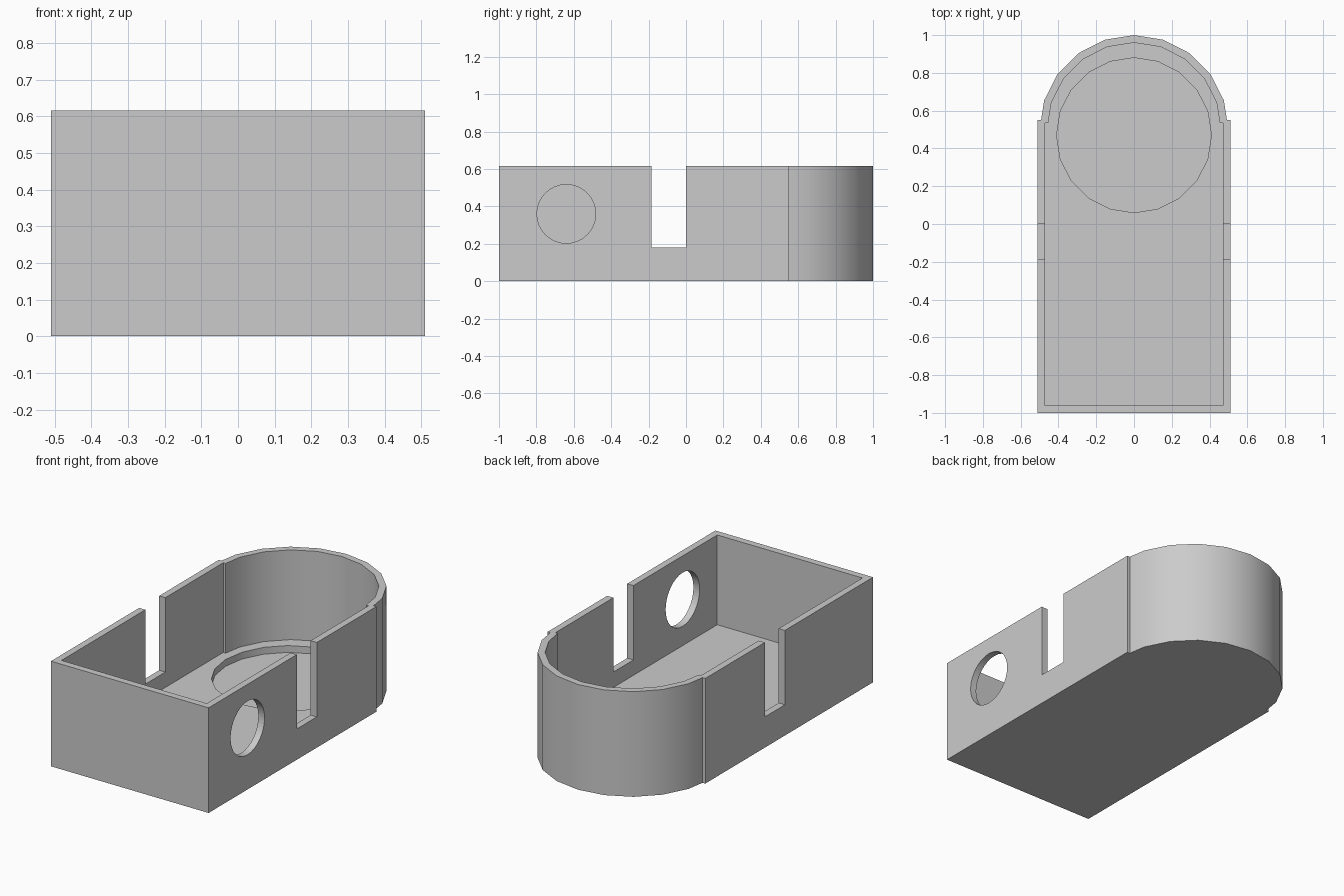
import bpy, bmesh
from math import sin, cos, pi, radians

if "Cube" in bpy.data.objects:
    bpy.data.objects.remove(bpy.data.objects["Cube"])

grey = bpy.data.materials.new("light_grey")
grey.use_nodes = True
colour = (0.6, 0.6, 0.6, 1)
grey.diffuse_color = colour
grey.node_tree.nodes["Principled BSDF"].inputs["Base Color"].default_value = colour


def circle(cx, cy, r, n):
    return [(cx + r * cos(2 * pi * i / n), cy + r * sin(2 * pi * i / n)) for i in range(n)]


def outline(half, front, step, r):
    """Box with a slightly narrower faceted round end."""
    # where the first facet of the round end leaves the box
    t = (step - 0.5) / (r * sin(pi / 10))
    neck = r * (1 - t * (1 - cos(pi / 10)))
    arc = [(r * cos(i * pi / 10), 0.5 + r * sin(i * pi / 10)) for i in range(1, 10)]
    return ([(-half, front), (half, front), (half, step), (neck, step)]
            + arc + [(-neck, step), (-half, step)])


def prism(name, points, low, high, axis="z"):
    """Extrude a closed profile along z, or a (y, z) profile along x."""
    place = (lambda p, h: (p[0], p[1], h)) if axis == "z" else (lambda p, h: (h, p[0], p[1]))
    bm = bmesh.new()
    bottom = [bm.verts.new(place(p, low)) for p in points]
    top = [bm.verts.new(place(p, high)) for p in points]
    bm.faces.new(bottom[::-1])
    bm.faces.new(top)
    n = len(points)
    for i in range(n):
        j = (i + 1) % n
        bm.faces.new((bottom[i], bottom[j], top[j], top[i]))
    bmesh.ops.recalc_face_normals(bm, faces=bm.faces)
    mesh = bpy.data.meshes.new(name)
    bm.to_mesh(mesh)
    bm.free()
    mesh.materials.append(grey)
    obj = bpy.data.objects.new(name, mesh)
    bpy.context.collection.objects.link(obj)
    return obj


# Outer body
body = prism("open_case", outline(0.51, -1, 0.55, 0.5), 0, 0.615)

# Cavity, round floor pocket, slot through both sides, hole in the left wall
slot = [(-0.185, 0.18), (0, 0.18), (0, 0.8), (-0.185, 0.8)]
cutters = [
    prism("cavity_cutter", outline(0.47, -0.96, 0.535, 0.46), 0.09, 0.8),
    prism("pocket_cutter", circle(0, 0.47, 0.41, 20), 0.05, 0.3),
    prism("slot_cutter", slot, -0.7, 0.7, "x"),
    prism("hole_cutter", circle(-0.64, 0.36, 0.157, 32), 0.3, 0.7, "x"),
]

bpy.ops.object.select_all(action="DESELECT")
body.select_set(True)
bpy.context.view_layer.objects.active = body
for cutter in cutters:
    cutter.hide_render = True
    mod = body.modifiers.new(cutter.name, "BOOLEAN")
    mod.operation = "DIFFERENCE"
    mod.solver = "EXACT"
    mod.object = cutter
    bpy.ops.object.modifier_apply(modifier=mod.name)
    bpy.data.objects.remove(cutter)

bpy.ops.object.shade_smooth_by_angle(angle=radians(30))
